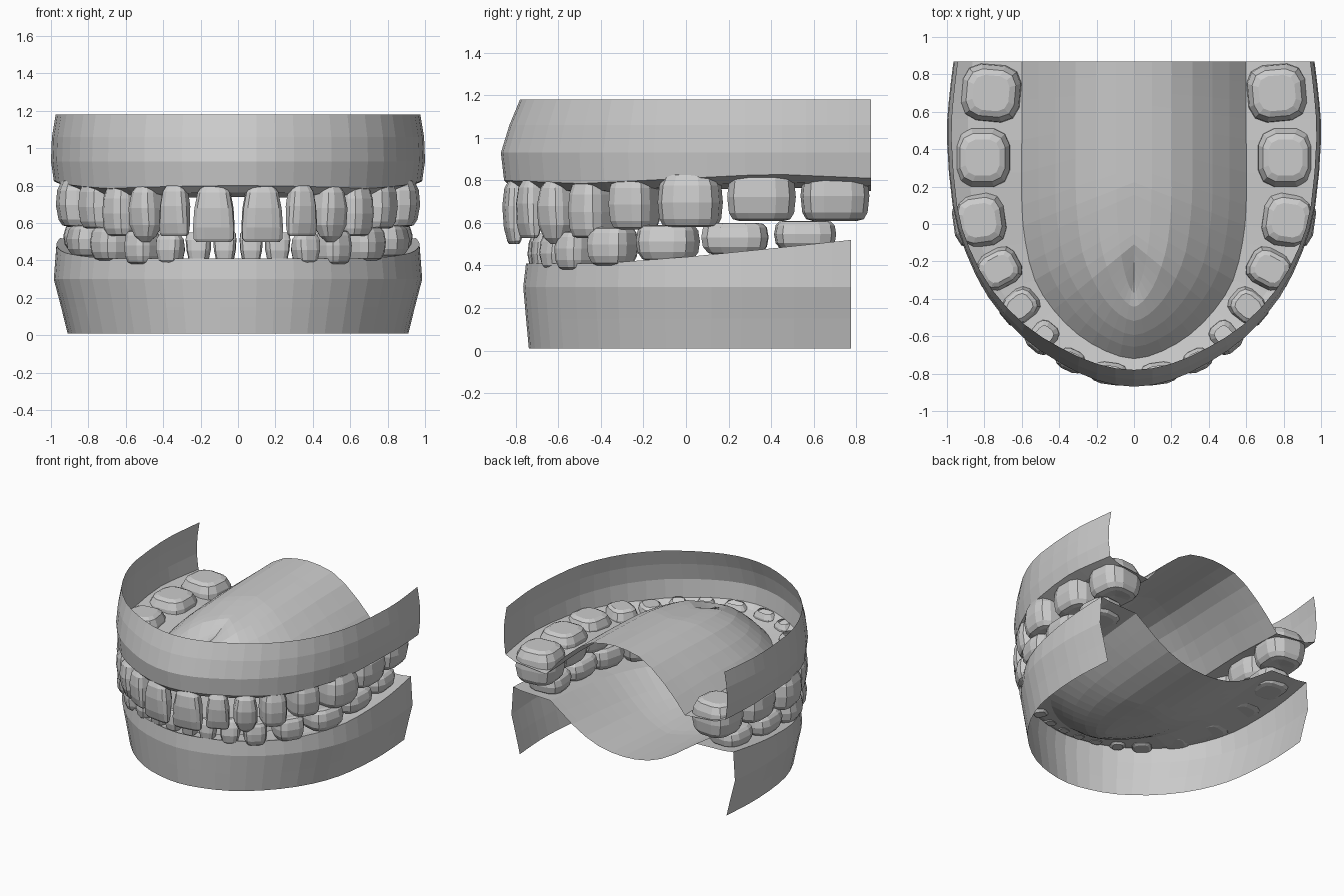
import bpy, bmesh, math
from mathutils import Vector, Matrix

if "Cube" in bpy.data.objects:
    bpy.data.objects.remove(bpy.data.objects["Cube"])


def smooth_path(pts, steps=2):
    """Catmull-Rom refinement of a 2D path."""
    p = [Vector(q) for q in pts]
    p = [Vector((-p[1].x, p[1].y))] + p + [2 * p[-1] - p[-2]]
    out = []
    for i in range(1, len(p) - 2):
        a, b, c, d = p[i - 1:i + 3]
        for k in range(steps):
            t = k / steps
            out.append(0.5 * (2 * b + (c - a) * t + (2 * a - 5 * b + 4 * c - d) * t * t
                              + (3 * b - a - 3 * c + d) * t ** 3))
    out.append(p[-2])
    return out


def finish(name, bm):
    me = bpy.data.meshes.new(name)
    bm.to_mesh(me)
    bm.free()
    ob = bpy.data.objects.new(name, me)
    bpy.context.collection.objects.link(ob)
    mod = ob.modifiers.new("mirror", 'MIRROR')
    mod.use_mirror_merge = True
    mod.merge_threshold = 0.002
    return ob


def lerp_table(table, v):
    if v <= table[0][0]:
        return table[0][1]
    for (a, x), (b, y) in zip(table, table[1:]):
        if v <= b:
            return x + (y - x) * (v - a) / (b - a)
    return table[-1][1]


def gum_sheet(name, outer, inner, wall, edge, ledge_drop, mid, mid_y, rise):
    """Outer wall, tooth ledge and vault (or floor), half of it, mirrored."""
    outer, inner = smooth_path(outer), smooth_path(inner)
    bm = bmesh.new()
    cols = []
    for o, n in zip(outer, inner):
        front = max(0, -o.y) / 0.87
        ze = lerp_table(edge, o.y)
        pts = []
        for z, sx, dy in wall:                       # outer wall
            pts.append((o.x * sx, o.y + dy * front, z))
        pts.append((o.x * 0.985, o.y + 0.015 * front, ze))
        e = Vector((o.x * 0.985, o.y + 0.015 * front))
        for f in (0.25, 1.0):                        # ledge
            q = e.lerp(n, f)
            pts.append((q.x, q.y, ze - ledge_drop * (0.6 if f < 1 else 1)))
        t = (n.y - inner[0].y) / (inner[-1].y - inner[0].y)
        m = Vector((0, mid_y + (inner[-1].y - mid_y) * t))
        zb, zm = ze - ledge_drop, lerp_table(mid, m.y)
        for f, g in rise:                            # vault / floor
            q = n.lerp(m, f)
            pts.append((q.x, q.y, zb + (zm - zb) * g))
        cols.append([bm.verts.new(p) for p in pts])
    for a, b in zip(cols, cols[1:]):
        for i in range(len(a) - 1):
            bm.faces.new((a[i], b[i], b[i + 1], a[i + 1]))
    bmesh.ops.remove_doubles(bm, verts=bm.verts, dist=0.0005)
    bmesh.ops.recalc_face_normals(bm, faces=bm.faces)
    return finish(name, bm)


# Tooth profiles: (height 0 root..1 bite, width, depth, outward shift)
INCISOR = [(0, .55, .55, 0), (.12, .78, .85, 0), (.4, .93, .95, .02), (.75, 1, .7, .08),
           (.95, .97, .4, .1), (1, .85, .25, .1)]
CANINE = [(0, .5, .6, 0), (.12, .78, .9, 0), (.4, .97, 1, .02), (.7, .97, .8, .05),
          (.9, .65, .5, .08), (1, .25, .2, .08)]
MOLAR = [(0, .6, .6, 0), (.06, .8, .8, 0), (.25, .95, .95, 0), (.55, 1, 1, 0),
         (.85, .95, .9, 0), (.97, .84, .76, 0), (1, .66, .56, 0)]


def tooth(name, x, y, root, bite, w, d, ang, prof, open_root=False):
    n = 12
    bm = bmesh.new()
    M = Matrix.Translation((x, y, 0)) @ Matrix.Rotation(math.radians(ang), 4, 'Z')
    rings = []
    for h, sw, sd, sh in prof:
        ring = []
        for k in range(n):
            a = 2 * math.pi * (k + 0.5) / n
            c, s = math.cos(a), math.sin(a)
            px = math.copysign(abs(c) ** 0.65, c) * w / 2 * sw
            py = math.copysign(abs(s) ** 0.65, s) * d / 2 * sd - sh * d
            ring.append(bm.verts.new(M @ Vector((px, py, root + (bite - root) * h))))
        rings.append(ring)
    for a, b in zip(rings, rings[1:]):
        for k in range(n):
            bm.faces.new((a[k], a[(k + 1) % n], b[(k + 1) % n], b[k]))
    # slightly dished chewing surface
    c = M @ Vector((0, -prof[-1][3] * d, bite + (root - bite) * (0.06 if prof is MOLAR else 0)))
    cv = bm.verts.new(c)
    for k in range(n):
        bm.faces.new((rings[-1][k], rings[-1][(k + 1) % n], cv))
    if not open_root:
        bm.faces.new(rings[0])
    bmesh.ops.recalc_face_normals(bm, faces=bm.faces)
    return finish(name, bm)


# Upper gum with palate
gum_sheet("upper_gum",
          [(0, -.87), (.2, -.835), (.4, -.74), (.6, -.6), (.78, -.39), (.9, -.15),
           (.97, .1), (1, .45), (.99, .66), (.965, .87)],
          [(0, -.72), (.15, -.68), (.3, -.59), (.43, -.46), (.53, -.3), (.58, -.1),
           (.6, .1), (.6, .45), (.6, .66), (.6, .87)],
          [(1.18, .975, .09), (1.06, .995, .04), (.93, 1, 0)],
          [(-.87, .80), (-.5, .785), (0, .81), (.4, .83), (.87, .81)], .06,
          [(-.3, .97), (-.1, 1.06), (.2, 1.10), (.87, 1.13)], -.3,
          [(.15, .28), (.3, .52), (.48, .76), (.66, .92), (.84, .98), (1, 1)])

# Lower gum with mouth floor
gum_sheet("lower_gum",
          [(0, -.765), (.2, -.735), (.4, -.66), (.6, -.52), (.78, -.32), (.9, -.1),
           (.96, .12), (.985, .4), (.98, .6), (.965, .775)],
          [(0, -.64), (.15, -.61), (.3, -.53), (.43, -.41), (.53, -.25), (.59, -.07),
           (.62, .12), (.63, .4), (.63, .6), (.63, .775)],
          [(.01, .925, .03), (.15, .96, .015), (.3, 1, 0)],
          [(-.76, .41), (-.4, .41), (0, .44), (.4, .48), (.775, .52)], .02,
          [(-.3, .22), (.2, .2), (.775, .23)], -.25,
          [(.15, .25), (.3, .5), (.48, .74), (.66, .9), (.84, .98), (1, 1)])

# Upper teeth: x, y, root z, bite z, width, depth, angle, profile
UPPER = [
    ("central_incisor", .128, -.795, .80, .50, .225, .13, 8, INCISOR),
    ("lateral_incisor", .335, -.725, .80, .53, .17, .13, 25, INCISOR),
    ("canine", .485, -.60, .80, .50, .175, .18, 40, CANINE),
    ("front_premolar", .61, -.44, .80, .53, .19, .22, 50, MOLAR),
    ("back_premolar", .725, -.24, .83, .57, .22, .25, 62, MOLAR),
    ("first_molar", .825, .02, .84, .58, .30, .29, 82, MOLAR),
    ("second_molar", .81, .355, .86, .61, .33, .31, 90, MOLAR),
    ("third_molar", .765, .70, .87, .61, .32, .33, 95, MOLAR)]
for i, (nm, *args) in enumerate(UPPER):
    tooth("upper_" + nm, *args, open_root=i < 3)

# Lower teeth
LOWER = [
    ("central_incisor", .07, -.69, .39, .55, .125, .11, 5, INCISOR),
    ("lateral_incisor", .21, -.67, .39, .55, .135, .11, 15, INCISOR),
    ("canine", .36, -.61, .38, .57, .15, .14, 30, CANINE),
    ("front_premolar", .51, -.52, .38, .56, .17, .18, 42, MOLAR),
    ("back_premolar", .67, -.345, .40, .58, .22, .22, 58, MOLAR),
    ("first_molar", .78, -.085, .42, .59, .29, .26, 76, MOLAR),
    ("second_molar", .80, .23, .45, .60, .32, .27, 88, MOLAR),
    ("third_molar", .78, .56, .47, .61, .29, .27, 95, MOLAR)]
for nm, *args in LOWER:
    tooth("lower_" + nm, *args)
